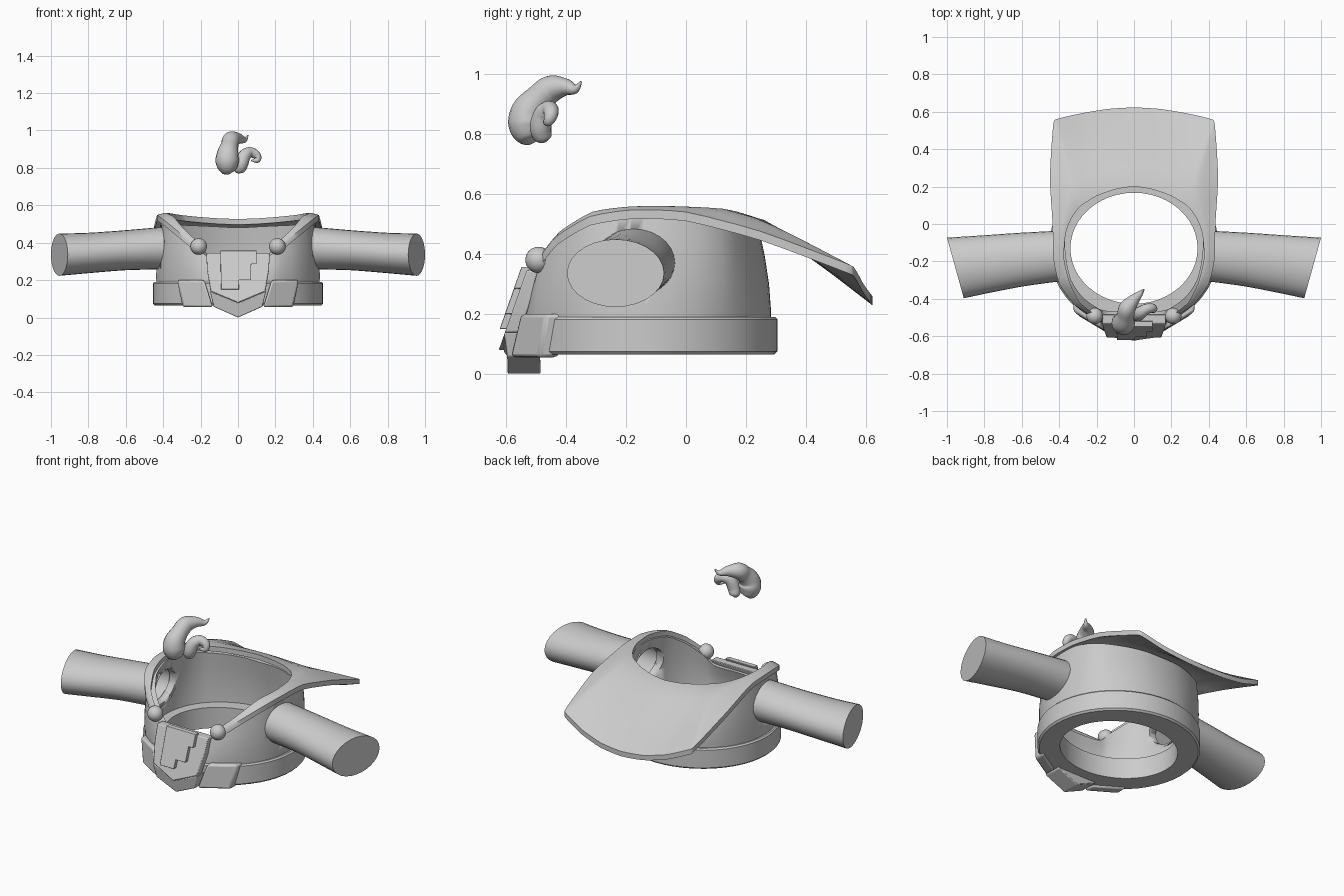
import bpy, bmesh, math
from mathutils import Vector

if "Cube" in bpy.data.objects:
    bpy.data.objects.remove(bpy.data.objects["Cube"])


def finish(name, verts, faces, angle=35, bevel=0):
    bm = bmesh.new()
    vs = [bm.verts.new(v) for v in verts]
    for f in faces:
        bm.faces.new([vs[i] for i in f])
    bmesh.ops.recalc_face_normals(bm, faces=bm.faces)
    me = bpy.data.meshes.new(name)
    bm.to_mesh(me)
    bm.free()
    ob = bpy.data.objects.new(name, me)
    bpy.context.collection.objects.link(ob)
    if bevel:
        m = ob.modifiers.new("bevel", 'BEVEL')
        m.width, m.segments = bevel, 2
    smooth(ob, angle)
    return ob


def smooth(ob, angle=35):
    bpy.ops.object.select_all(action='DESELECT')
    bpy.context.view_layer.objects.active = ob
    ob.select_set(True)
    bpy.ops.object.shade_smooth_by_angle(angle=math.radians(angle))


def loft(name, rings, loop=False, cap_start=True, cap_end=True, **kw):
    n, k = len(rings[0]), len(rings)
    verts = [v for r in rings for v in r]
    faces = []
    for i in range(k if loop else k - 1):
        a, b = i * n, (i + 1) % k * n
        faces += [(a + j, a + (j + 1) % n, b + (j + 1) % n, b + j) for j in range(n)]
    if not loop and cap_start:
        faces.append(tuple(range(n)))
    if not loop and cap_end:
        faces.append(tuple(range((k - 1) * n, k * n)))
    return finish(name, verts, faces, **kw)


def spline(pts, steps, closed=False, tension=0.4):
    P = [Vector(p) for p in pts]
    n, out = len(P), []
    get = (lambda i: P[i % n]) if closed else (lambda i: P[max(0, min(n - 1, i))])
    for i in range(n if closed else n - 1):
        p0, p1, p2, p3 = (get(i + d) for d in (-1, 0, 1, 2))
        m1, m2 = (p2 - p0) * tension, (p3 - p1) * tension
        for s in range(steps):
            t = s / steps
            out.append(p1 * (2*t**3 - 3*t*t + 1) + m1 * (t**3 - 2*t*t + t)
                       + p2 * (3*t*t - 2*t**3) + m2 * (t**3 - t*t))
    if not closed:
        out.append(P[-1])
    return out


def plate(name, pts, a, bx, bz, depth, bevel=0.005):
    """Prism from an x-z outline whose front lies on y = a + bx*|x| + bz*z."""
    rings = [[(x, a + bx * abs(x) + bz * z + d, z) for x, z in pts] for d in (0, depth)]
    return loft(name, rings, bevel=bevel, angle=30)


CY = -0.135

# Torso wall: top edge follows the neckline, bottom edge is an ellipse
half = [(0, -.51, .32), (.1, -.505, .32), (.17, -.5, .33), (.215, -.485, .375), (.305, -.42, .45),
        (.375, -.315, .51), (.405, -.18, .53), (.41, -.05, .525), (.385, .06, .51),
        (.33, .14, .495), (.22, .2, .49), (.11, .235, .485), (0, .245, .48)]
top = spline(half + [(-x, y, z) for x, y, z in half[-2:0:-1]], 3, closed=True)
rings = []
for p in top:
    th = math.atan2(p.x / .435, -(p.y - CY) / .42)
    b = Vector((.435 * math.sin(th), CY - .42 * math.cos(th), .12))
    wall = []
    for t in (0, .25, .5, .75, 1):
        q = b.lerp(p, t)
        g = 1 + .03 * math.sin(math.pi * t)
        wall.append(Vector((q.x * g, CY + (q.y - CY) * g, q.z)))
    inner = [Vector((q.x * .9, CY + (q.y - CY) * .9, q.z)) for q in reversed(wall)]
    rings.append(wall + inner)
torso = loft("torso", rings, loop=True)


def ellipse_ring(x, y, z, ry, rz, skew):
    return [(x + skew * math.cos(a), y + ry * math.cos(a), z + rz * math.sin(a))
            for a in (math.tau * i / 28 for i in range(28))]


# Sleeves, with arm holes cut through the torso
sections = spline([(.385, -.17, .372, .135, .114, 0), (.6, -.19, .36, .143, .107, .01),
                   (.8, -.215, .345, .153, .108, .028), (.955, -.235, .336, .162, .113, .045)], 4)
for side, sx in (("right", 1), ("left", -1)):
    mir = lambda r: [(sx * x, y, z) for x, y, z in r]
    loft(side + "_sleeve", [mir(ellipse_ring(*s)) for s in sections], cap_start=False)
    cut = loft(side + "_arm_hole_cutter",
               [mir(ellipse_ring(x, -.17, .372, .122, .101, 0)) for x in (.28, .55)])
    cut.hide_render = True
    cut.hide_set(True)
    m = torso.modifiers.new("arm_hole", 'BOOLEAN')
    m.object, m.operation, m.solver = cut, 'DIFFERENCE', 'EXACT'

# Belt ring
belt = []
for i in range(48):
    s, c = math.sin(math.tau * i / 48), math.cos(math.tau * i / 48)
    belt.append([(rx * s, CY + .005 - ry * c, z) for rx, ry, z in
                 ((.34, .297, .065), (.445, .425, .065), (.455, .435, .075),
                  (.455, .435, .182), (.447, .427, .19), (.34, .297, .19))])
loft("belt", belt, loop=True)

# Collar that widens into the cape: matching inner and outer edge stations
edge = [(.20, -.49, .39, .23, -.49, .385), (.29, -.42, .475, .32, -.43, .46),
        (.345, -.31, .54, .40, -.32, .525), (.375, -.18, .557, .432, -.18, .547),
        (.365, -.05, .557, .435, 0, .54), (.335, .03, .552, .45, .25, .475),
        (.30, .08, .547, .432, .53, .37), (.28, .1, .545, .41, .562, .353),
        (.2, .15, .537, .28, .592, .3), (.1, .185, .53, .14, .615, .268), (0, .2, .527, 0, .623, .258)]
flip = [(-a, b, c, -d, e, f) for a, b, c, d, e, f in edge[-2::-1]]


def station(s):
    # plain tuples stand in for the six-value stations
    a, b = Vector(s[:3]), Vector(s[3:])
    w = min(1, (b - a).length / .45)
    up = [a.lerp(b, t) + Vector((0, 0, .03 * w * math.sin(math.pi * t ** .6)))
          for t in (i / 7 for i in range(8))]
    return up + [p - Vector((0, 0, .03)) for p in reversed(up)]


loft("collar_cape", [station(s) for s in spline(edge + flip, 3, tension=.3)], angle=40)

# Round clasps at the collar ends
for side, sx in (("right", 1), ("left", -1)):
    bpy.ops.mesh.primitive_uv_sphere_add(segments=24, ring_count=14, radius=.044,
                                         location=(sx * .21, -.492, .38))
    bpy.context.object.name = side + "_clasp"
    smooth(bpy.context.object, 60)

# Chest shield with a stepped raised plate
plate("chest_shield", [(-.17, .345), (.17, .345), (.165, .25), (.147, .14), (0, .078),
                       (-.147, .14), (-.165, .25)], -.6525, 0, .35, .05)
plate("stepped_plate", [(-.095, .357), (.1, .357), (.1, .285), (.07, .285), (.07, .2), (.005, .2),
                        (.005, .15), (-.09, .15)], -.674, 0, .35, .03, .002)

# Belt front: pointed centre piece and two slanted side plates
plate("belt_point", [(-.15, .14), (0, .078), (.15, .14), (.13, .058), (0, 0), (-.13, .058)],
      -.595, .06, -.15, .11)
for side, sx in (("right", 1), ("left", -1)):
    plate(side + "_belt_plate", [(sx * x, z) for x, z in
          ((.18, .2), (.325, .2), (.295, .055), (.135, .055))], -.672, .6, .05, .07, .012)


# Floating hair tuft: tapered tubes through points with radii
def strand(name, pts):
    path = spline(pts, 6, tension=.5)
    cu = bpy.data.curves.new(name, 'CURVE')
    cu.dimensions, cu.bevel_depth, cu.bevel_resolution, cu.use_fill_caps = '3D', 1, 6, True
    sp = cu.splines.new('POLY')
    sp.points.add(len(path) - 1)
    for q, p in zip(sp.points, path):
        q.co, q.radius = (p[0], p[1], p[2], 1), max(p[3], .002)
    ob = bpy.data.objects.new(name, cu)
    bpy.context.collection.objects.link(ob)
    bpy.ops.object.select_all(action='DESELECT')
    bpy.context.view_layer.objects.active = ob
    ob.select_set(True)
    bpy.ops.object.convert(target='MESH')
    smooth(bpy.context.object, 60)


strand("hair_main", [(-.045, -.515, .772, .004), (-.05, -.52, .785, .042), (-.057, -.53, .83, .062),
                     (-.055, -.525, .875, .058), (-.045, -.49, .92, .047), (-.035, -.45, .95, .046),
                     (0, -.405, .957, .03), (.035, -.37, .95, .015), (.053, -.35, .975, .003)])
strand("hair_curl", [(.005, -.47, .772, .004), (.006, -.475, .785, .028), (.018, -.485, .82, .036),
                     (.035, -.475, .865, .034), (.065, -.455, .883, .028), (.098, -.45, .868, .024),
                     (.102, -.46, .842, .017), (.07, -.475, .84, .003)])
